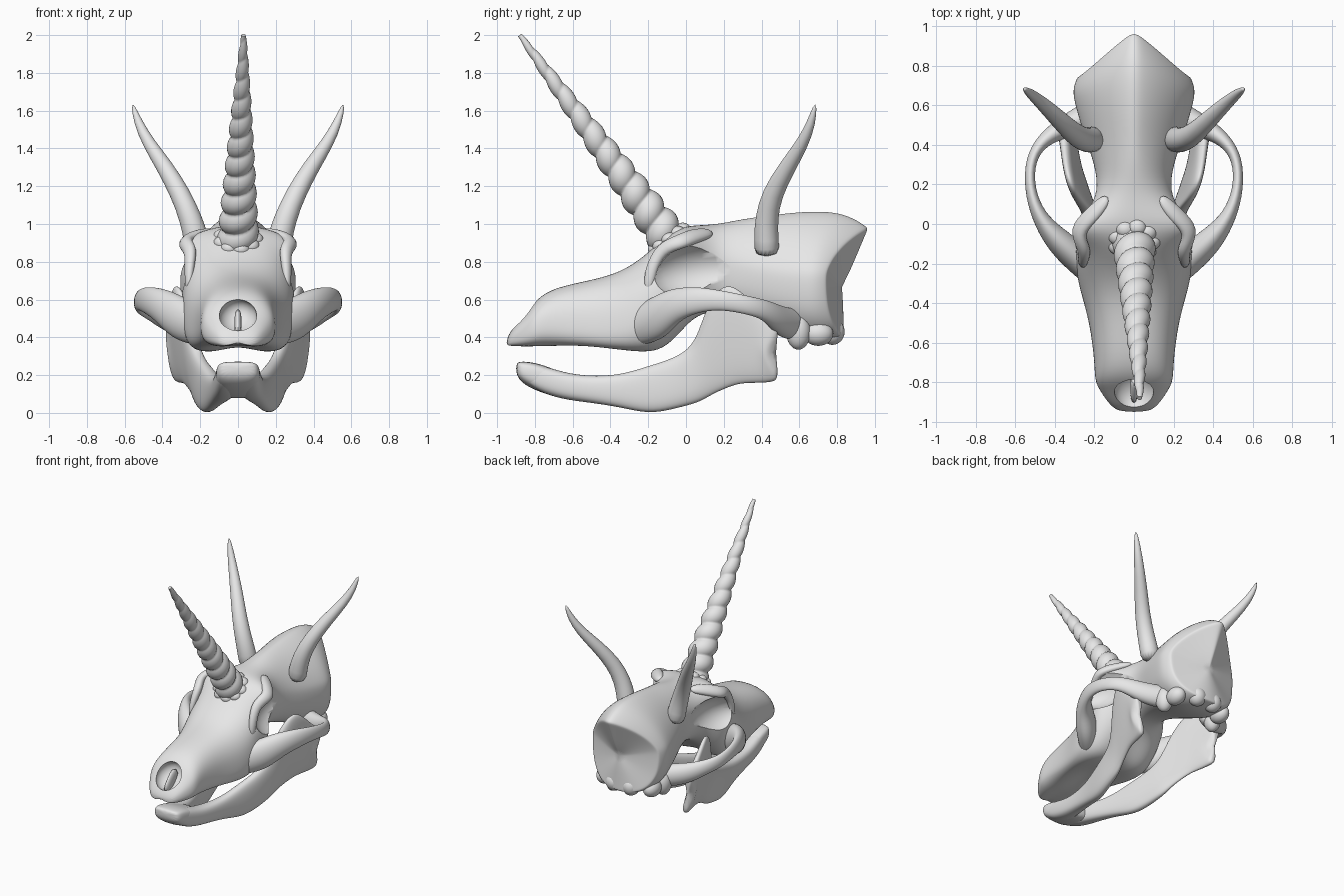
import bpy, bmesh, math
from mathutils import Vector, Matrix

cube = bpy.data.objects.get("Cube")
if cube:
    bpy.data.objects.remove(cube)

BONE = bpy.data.materials.new("bone_grey")
BONE.use_nodes = True
BONE.diffuse_color = (0.8, 0.8, 0.8, 1)
for node in BONE.node_tree.nodes:
    if node.type == 'BSDF_PRINCIPLED':
        node.inputs["Base Color"].default_value = (0.8, 0.8, 0.8, 1)


def make(name, bm, mirror=False, levels=0, cutter=None, angle=50):
    """Turn a bmesh into a smooth object with its modifiers applied."""
    bmesh.ops.recalc_face_normals(bm, faces=bm.faces)
    mesh = bpy.data.meshes.new(name)
    bm.to_mesh(mesh)
    bm.free()
    mesh.materials.append(BONE)
    obj = bpy.data.objects.new(name, mesh)
    bpy.context.collection.objects.link(obj)
    bpy.ops.object.select_all(action='DESELECT')
    obj.select_set(True)
    bpy.context.view_layer.objects.active = obj
    if levels:
        obj.modifiers.new("Round", 'SUBSURF').levels = levels
    if mirror:
        mod = obj.modifiers.new("Mirror", 'MIRROR')
        mod.use_mirror_merge = False
    if cutter:
        mod = obj.modifiers.new("Cut", 'BOOLEAN')
        mod.operation, mod.object, mod.solver = 'DIFFERENCE', cutter, 'EXACT'
    for mod in list(obj.modifiers):
        bpy.ops.object.modifier_apply(modifier=mod.name)
    bpy.ops.object.shade_smooth_by_angle(angle=math.radians(angle))
    return obj


def loft(rings):
    """Skin a list of equal rings and close both ends."""
    bm = bmesh.new()
    rows = [[bm.verts.new(p) for p in ring] for ring in rings]
    n = len(rows[0])
    for a, b in zip(rows, rows[1:]):
        for i in range(n):
            j = (i + 1) % n
            bm.faces.new((a[i], a[j], b[j], b[i]))
    bm.faces.new(rows[0])
    bm.faces.new(rows[-1])
    return bm


def power(v, p):
    return math.copysign(abs(v) ** p, v)


def section(x, y, w, top, mid, low, p, n):
    """Upright cross-section, widest at height mid; p shapes the upper half."""
    ring = []
    for i in range(n):
        a = math.tau * i / n
        e = p if math.sin(a) > 0 else .75
        c, s = power(math.cos(a), e), power(math.sin(a), e)
        ring.append(Vector((x + w * c, y, mid + s * (top - mid if s > 0 else mid - low))))
    return ring


def tube(path, ref, n=12, swell=lambda k, a: 1):
    """Sweep an ellipse along path entries (x, y, z, radius on ref, other radius)."""
    pts = [Vector(p[:3]) for p in path]
    rings = []
    for k, (p, e) in enumerate(zip(pts, path)):
        t = (pts[min(k + 1, len(pts) - 1)] - pts[max(k - 1, 0)]).normalized()
        u = (ref - t * ref.dot(t)).normalized()
        v = t.cross(u)
        angles = [math.tau * i / n for i in range(n)]
        rings.append([p + (u * e[3] * math.cos(a) + v * e[4] * math.sin(a)) * swell(k, a)
                      for a in angles])
    return loft(rings)


def blob(bm, loc, radii, tilt=0):
    m = Matrix.Translation(loc) @ Matrix.Rotation(tilt, 4, 'X') @ Matrix.Diagonal((*radii, 1))
    bmesh.ops.create_uvsphere(bm, u_segments=24, v_segments=16, radius=1, matrix=m)


X, Z = Vector((1, 0, 0)), Vector((0, 0, 1))

# Skull: y, half width, top, widest height, bottom
SKULL = [
    (-.95, .07, .39, .37, .35), (-.92, .12, .45, .39, .34),
    (-.84, .175, .535, .42, .335), (-.79, .2, .605, .45, .335),
    (-.70, .2, .665, .46, .335), (-.5, .225, .705, .43, .32),
    (-.35, .27, .745, .43, .295), (-.22, .3, .83, .5, .27),
    (-.12, .29, .93, .6, .28), (-.03, .32, .985, .86, .36),
    (.06, .24, .995, .85, .52), (.17, .18, 1.0, .8, .54),
    (.3, .2, 1.03, .76, .51), (.45, .255, 1.05, .73, .45),
    (.6, .3, 1.07, .72, .39), (.73, .315, 1.075, .72, .37),
    (.84, .29, .985, .72, .39)]
rings = []
for y, w, top, mid, low in SKULL:
    ring = section(0, y, w, top, mid, low, min(1.38, .8 + max(0, y) * 1.2), 24)
    flare = max(0, (y - .6) / .24)
    for q in ring:
        side = abs(q.x) / w
        # Arched palate under the snout, swept-back crest at the rear
        if q.z < mid and y < 0:
            q.z += (.08 if y > -.6 else .025) * max(0, 1 - side / .85)
        q.y += flare * (.6 * max(0, q.z - .76) * (1 - side) - .1 * side ** 2)
    rings.append(ring)
# Back wall with a central keel
centre = Vector((0, .83, .66))
for scale in (.97, .6, .25):
    rings.append([centre + (q - centre) * scale for q in rings[len(SKULL) - 1]])

bm = bmesh.new()
for side in (-1, 1):
    blob(bm, (side * .365, .09, .755), (.2, .295, .16), .1)
blob(bm, (0, -.84, .51), (.1, .115, .08), .6)
cutter = make("socket_cutter", bm)
cutter.hide_render = True
make("skull", loft(rings), levels=2, cutter=cutter)
bpy.data.objects.remove(cutter)

# Nose septum
make("nose_septum", tube([(0, -.89, .40, .05, .02), (0, -.83, .46, .05, .018),
                          (0, -.76, .54, .05, .022)], Z), levels=1)

# Brow ridges, sunk into the skull above the sockets
make("brow_ridges", tube([(.26, -.2, .64, .02, .025), (.26, -.19, .76, .025, .035),
                          (.245, -.13, .87, .035, .04), (.3, -.035, .905, .032, .045),
                          (.205, .05, .94, .035, .05), (.13, .14, .955, .02, .03)],
                         Vector((.7, 0, .7))), mirror=True, levels=2)

# Cheek arches
ARCH = [(.14, -.32, .43, .08, .06), (.22, -.24, .46, .11, .07), (.31, -.15, .5, .12, .08),
        (.4, -.07, .57, .095, .065), (.485, .04, .6, .075, .038), (.53, .18, .6, .052, .027),
        (.525, .33, .57, .05, .027), (.46, .425, .545, .055, .036),
        (.37, .48, .5, .075, .055), (.25, .54, .47, .09, .07), (.14, .6, .47, .08, .07)]
make("cheek_arches", tube(ARCH, Z), mirror=True, levels=2)

# Knobs under the braincase
bm = bmesh.new()
for loc, radii in (((.07, .775, .43), (.065, .065, .07)), ((.22, .595, .43), (.06, .065, .095)),
                   ((.2, .7, .42), (.06, .08, .065))):
    blob(bm, loc, radii)
make("base_knobs", bm, mirror=True)

# Lower jaw: y, centre x, half width, bottom, top
JAW = [
    (-.88, .055, .05, .18, .26), (-.78, .06, .06, .11, .26),
    (-.65, .07, .065, .07, .215), (-.52, .09, .055, .055, .195), (-.35, .125, .045, .03, .2),
    (-.2, .16, .048, -.008, .25), (-.08, .19, .045, .015, .285), (.04, .22, .04, .045, .35),
    (.09, .24, .038, .065, .51), (.15, .26, .036, .1, .64), (.22, .28, .036, .13, .69),
    (.29, .3, .034, .155, .65), (.38, .32, .035, .155, .56), (.46, .335, .04, .16, .49),
    (.495, .34, .032, .18, .46)]
rings = []
for y, x, w, low, top in JAW:
    ring = section(x, y, w, top, (top + low) / 2, low, .75, 16)
    for q in ring:
        # Outward lean of the rear plate and notch in its edge
        q.x += min(.12, max(0, y)) * (q.z - .3)
        if y > .4:
            q.y -= .07 * max(0, 1 - abs(q.z - .31) / .12)
    rings.append(ring)
make("lower_jaw", loft(rings), mirror=True, levels=2)

# Chin joining the jaw halves
CHIN = [(-.9, .085, .205, .265), (-.87, .115, .155, .275), (-.78, .12, .11, .265),
        (-.66, .125, .075, .215), (-.56, .1, .075, .18)]
make("chin", loft([section(0, y, w, top, (top + low) / 2, low, .5, 16)
                   for y, w, low, top in CHIN]), levels=2)

# Curved side horns
HORN = [(.205, .43, .825, .07, .07), (.22, .425, .92, .068, .066), (.25, .425, 1.03, .061, .062),
        (.305, .455, 1.16, .054, .056), (.385, .535, 1.3, .046, .046),
        (.475, .62, 1.43, .034, .034), (.53, .665, 1.54, .024, .024),
        (.558, .685, 1.635, .008, .008)]
make("side_horns", tube(HORN, X, 16), mirror=True, levels=1)

# Twisted centre horn
base, tip = Vector((0, -.09, .92)), Vector((.03, -.88, 2.0))
STEPS, TURNS = 150, 11
path = []
for k in range(STEPS + 1):
    t = k / STEPS
    r = .012 + .095 * (1 - t) ** .85
    path.append((*base.lerp(tip, t), r, r))


def twist(k, a):
    return .78 + .27 * abs(math.sin((a - math.tau * TURNS * k / STEPS) / 2)) ** .7


make("twisted_horn", tube(path, X, 24, twist), angle=60)

# Knobbly collar at the horn base
axis = (tip - base).normalized()
across = axis.cross(X)
bm = bmesh.new()
for i in range(9):
    a = math.tau * i / 9
    p = base - axis * .005 + (X * math.cos(a) + across * math.sin(a)) * .088
    blob(bm, p, (.047, .044, .04))
make("horn_collar", bm)
